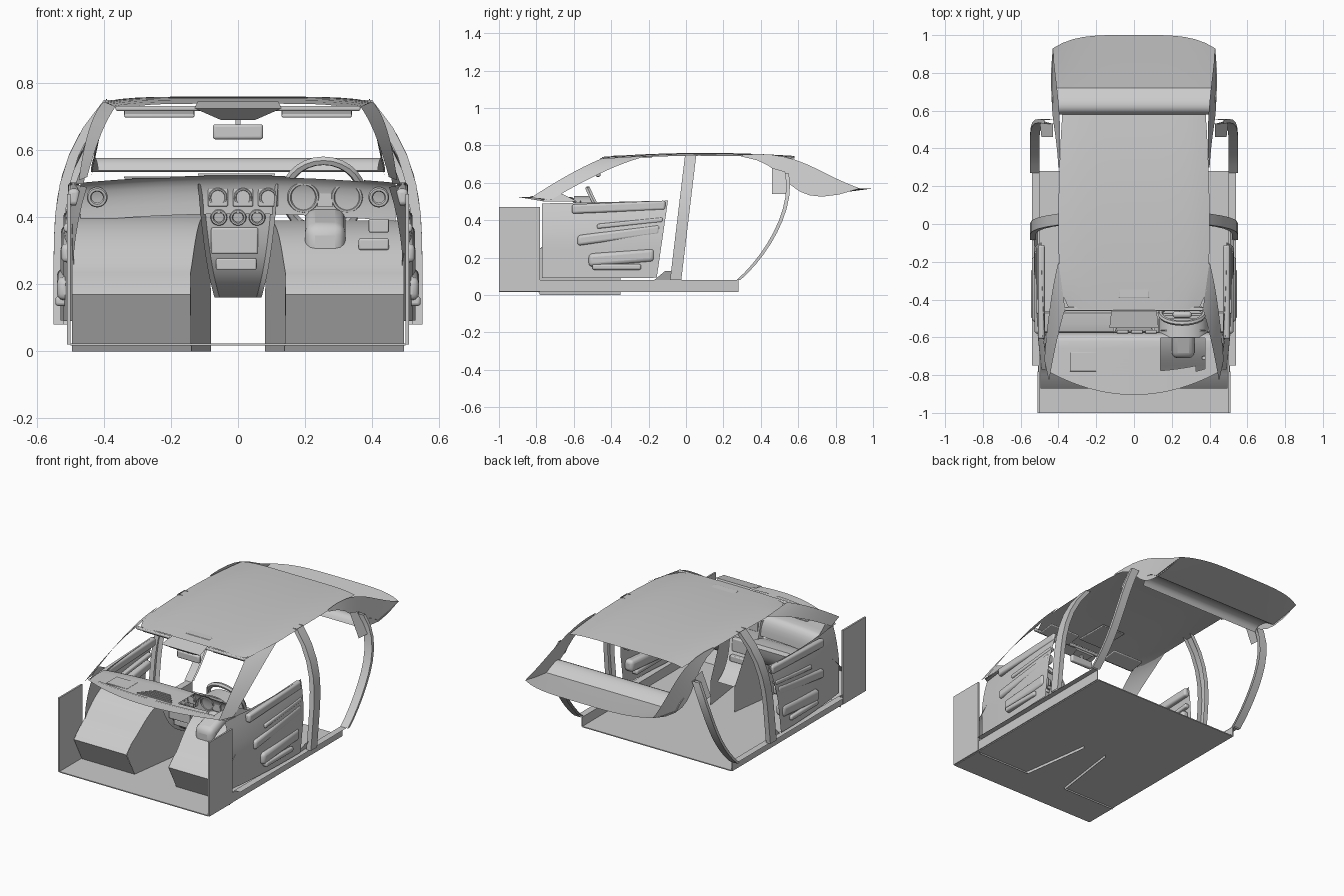
import bpy, bmesh, math
from mathutils import Vector

cube = bpy.data.objects.get("Cube")
if cube:
    bpy.data.objects.remove(cube)

grey = (.6, .6, .6, 1)
material = bpy.data.materials.new("plain grey")
material.use_nodes = True
material.diffuse_color = grey
material.node_tree.nodes["Principled BSDF"].inputs["Base Color"].default_value = grey
parts = []


def span(start, end, steps):
    return [start + (end - start) * i / steps for i in range(steps + 1)]


def bezier(points, steps=10):
    """Smooth curve steered by a few control points."""
    curve = []
    for t in span(0, 1, steps):
        level = [Vector(p) for p in points]
        while len(level) > 1:
            level = [a.lerp(b, t) for a, b in zip(level, level[1:])]
        curve.append(level[0])
    return curve


def finish(name, bm, mirror, bevel=0):
    mesh = bpy.data.meshes.new(name)
    bm.to_mesh(mesh)
    bm.free()
    mesh.materials.append(material)
    part = bpy.data.objects.new(name, mesh)
    bpy.context.collection.objects.link(part)
    if bevel:
        rounding = part.modifiers.new("Bevel", "BEVEL")
        rounding.width, rounding.segments = bevel, 3
    if mirror:
        part.modifiers.new("Mirror", "MIRROR")
    parts.append(part)


def sheet(name, rows, mirror=False, skip=None):
    """Loft a thin skin through rows of points."""
    bm = bmesh.new()
    grid = [[bm.verts.new(point) for point in row] for row in rows]
    for row, following in zip(grid, grid[1:]):
        for i in range(len(row) - 1):
            corners = (row[i], row[i + 1], following[i + 1], following[i])
            middle = sum((v.co for v in corners), Vector()) / len(corners)
            if not (skip and skip(middle)):
                bm.faces.new(corners)
    bmesh.ops.remove_doubles(bm, verts=bm.verts, dist=.0001)
    bmesh.ops.recalc_face_normals(bm, faces=bm.faces)
    finish(name, bm, mirror)


def box(name, centre, size, mirror=False, bevel=0, slope=0):
    """Box about a centre; slope lifts it towards the back."""
    bm = bmesh.new()
    bmesh.ops.create_cube(bm, size=1)
    for v in bm.verts:
        v.co = v.co * Vector(size)
        v.co.z += slope * v.co.y
        v.co += Vector(centre)
    finish(name, bm, mirror, bevel)


def ring(name, centre, radius, thick, tilt, mirror=False):
    """Torus facing the cabin, leaning by the tilt angle."""
    rows = []
    for a in span(0, math.tau, 28):
        row = []
        for b in span(0, math.tau, 6):
            reach = radius + thick * math.cos(b)
            up, out = reach * math.sin(a), thick * math.sin(b)
            offset = Vector((reach * math.cos(a),
                             out * math.cos(tilt) - up * math.sin(tilt),
                             up * math.cos(tilt) + out * math.sin(tilt)))
            row.append(Vector(centre) + offset)
        rows.append(row)
    sheet(name, rows, mirror)


def side_x(z):
    """Half width of the body at a given height."""
    return .55 - 1.2 * max(0, z - .25) ** 3


def side_strip(name, path, inset, half):
    """Folded pillar that follows the body side."""
    rows = []
    for y, z in path:
        x = side_x(z)
        rows.append([(x - inset, y - half, z), (x, y - half, z), (x, y + half, z), (x - inset, y + half, z)])
    sheet(name, rows, True)


# Floor, front side panels and sills
box("floor", (0, -.36, .02), (1, 1.28, .006))
box("front_side_panel", (.505, -.89, .245), (.01, .22, .45), True)
box("sill", (.505, -.36, .05), (.006, 1.28, .06), True)
sheet("sill_ledge", [[(x, y, .08) for y in (-.75, .28)] for x in (.5, .54)], True)

# Roof skin with a gentle crown
roof = []
for y in span(-.45, .58, 12):
    width = .4 - .06 * y * y - 2 * max(0, -.3 - y) ** 2
    height = .76 - .07 * (y - .1) ** 2
    roof.append([(width * t, y, height - .015 * t ** 6) for t in span(-1, 1, 16)])
sheet("roof", roof)
box("windscreen_header", (0, -.45, .725), (.73, .02, .015), bevel=.005)

# Windscreen pillars
sheet("windscreen_pillar", [bezier([(.45, -.83, .52), (.41, -.6, .67), (.365, -.45, .73)]),
                            bezier([(.475, -.72, .51), (.45, -.4, .7), (.4, -.2, .745)])], True)

# Door pillars and rear door frames
side_strip("door_pillar", [(.12 * z - .065, z) for z in span(.08, .75, 8)], .03, .03)
side_strip("rear_door_frame", bezier([(.54, .65), (.58, .45), (.42, .2), (.28, .08)]), .05, .01)
sheet("pillar_foot", [[(.51, -.17, .08), (.51, -.04, .08)], [(.53, -.11, .13), (.53, -.05, .13)]], True)
sheet("rear_corner_trim", [[(.43, .53, .66), (.43, .46, .68)], [(.5, .55, .54), (.49, .46, .54)]], True)

# Rear quarter skins beside the open back window
sheet("rear_quarter", [bezier([(.395, .3, .75), (.38, .6, .78), (.41, .7, .65), (.43, .93, .57)]),
                       bezier([(.4, .3, .74), (.42, .6, .7), (.45, .5, .42), (.43, .93, .57)])], True)

# Rear shelf rolling down into a flat tail deck with a bowed back edge
deck = []
for y, z in bezier([(.58, .54), (.6, .6), (.66, .58), (.72, .535)], 8) + [Vector((.83, .55)), Vector((.93, .57))]:
    width = .44 - .8 * max(0, .75 - y) ** 2 - .3 * max(0, y - .75) ** 2
    bow = 1.6 * max(0, y - .72) ** 2
    deck.append([(width * t, y + bow * (1 - t ** 4), z) for t in span(-1, 1, 16)])
sheet("rear_shelf", deck)


# Dashboard pad, open above the steering column
def over_column(point):
    return .13 < point.x < .38 and -.76 < point.y < -.61


dash = []
for x in span(-.47, .47, 20):
    front = .6 * x * x - .905
    profile = [Vector((y, .525)) for y in span(front, -.66, 6)]
    profile += bezier([(-.62, .525), (-.57, .52), (-.57, .41)], 6)
    dash.append([(x, y, z - .1 * x * x) for y, z in profile])
sheet("dash_pad", dash, skip=over_column)

# Footwell shells with sloping toe boards, and their inner walls
for side, name, top in [(-1, "passenger", .41), (1, "driver", .39)]:
    profile = [Vector((-.78, 0)), Vector((-.87, .17))]
    slope = bezier([(-.82, .22), (-.74, .26), (-.68, top), (-.47, top)])
    profile += slope
    profile += bezier([(-.46, top - .02), (-.47, .3), (-.54, .26)], 4)
    shell = []
    for y, z in profile:
        inner = .03 - .14 * max(y, -.8)
        shell.append([(side * x, y, z) for x in span(inner, .495, 6)])
    wall = [[(side * .14, -.78, 0), (side * .14, -.87, .17)]]
    for y, z in slope:
        x = side * (.03 - .14 * max(y, -.8))
        wall.append([(x, max(y, -.78), 0), (x, y, z)])
    wall.append([(side * .08, -.35, 0), (side * .08, -.35, .17)])
    sheet(name + "_footwell", shell)
    sheet(name + "_footwell_wall", wall)

# Centre stack with its dials and panels
stack = []
for y, z, width in bezier([(-.57, .5, .12), (-.55, .25, .1), (-.48, .2, .08), (-.38, .16, .07)]):
    stack.append([(-width, y - .03, z), (.015 - width, y, z), (width - .015, y, z), (width, y - .03, z)])
sheet("centre_stack", stack)
for column in (-1, 0, 1):
    x = .015 + .075 * column
    box("vent_panel", (x, -.57, .46), (.06, .02, .055), bevel=.004)
    ring("vent_ring", (x, -.58, .46), .024, .004, .2)
    ring("control_dial", (.057 * column, -.565, .4), .02, .005, .2)
box("radio_panel", (-.01, -.54, .33), (.14, .03, .08), bevel=.006)
box("switch_panel", (-.005, -.51, .26), (.12, .03, .035), bevel=.005)

# Instrument cluster under its hood
hood = []
for y in (-.6, -.55, -.5):
    hood.append([(.26 + .13 * math.cos(a), y, .43 + .1 * math.sin(a)) for a in span(0, math.pi, 14)])
sheet("cluster_hood", hood)
box("cluster_plate", (.26, -.565, .46), (.24, .005, .09))
box("cluster_display", (.26, -.57, .46), (.045, .015, .06))
for x in (.195, .325):
    ring("main_gauge", (x, -.575, .46), .042, .006, .2)

# Steering wheel and column
ring("wheel_rim", (.255, -.475, .465), .115, .014, .45)
box("wheel_hub", (.255, -.48, .46), (.1, .035, .07), bevel=.015)
box("wheel_cross_spoke", (.255, -.48, .465), (.22, .015, .02), bevel=.005)
box("wheel_lower_spoke", (.255, -.465, .4), (.03, .02, .09), bevel=.005)
box("column_cover", (.26, -.61, .355), (.12, .2, .11), bevel=.03, slope=.35)

# Dash details
ring("speaker_ring", (.42, -.6, .46), .024, .007, .2, True)
slot = []
for setback in (.06, .075):
    slot.append([(x, setback - .9 + .35 * x * x, .53 - .1 * x * x) for x in span(.03, .39, 6)])
sheet("demister_slot", slot, True)
box("airbag_lid", (-.27, -.73, .519), (.14, .1, .006), bevel=.002)
for i in range(5):
    box("top_vent_slat", (-.005, .018 * i - .795, .527), (.23 - .03 * i, .01, .006))
box("light_switch", (.42, -.66, .375), (.06, .02, .04), bevel=.004)
box("fuse_lid", (.405, -.71, .32), (.09, .02, .035), bevel=.006)

# Door cards with rails, armrests and pockets
card = []
for z in span(.09, .49, 8):
    back = .15 * z - .17
    x = side_x(z) - .02 - .12 * max(0, z - .3)
    card.append([(x - .04 * (1 - t) ** 2, -.77 + (back + .77) * t, z + .03 * z * t) for t in span(0, 1, 6)])
sheet("door_card", card, True)
box("door_top_rail", (.49, -.36, .47), (.035, .5, .05), True, .012, .04)
box("door_handle_trim", (.505, -.3, .385), (.03, .35, .025), True, .008, .1)
box("door_armrest", (.505, -.36, .32), (.045, .44, .055), True, .015, .13)
box("door_pocket", (.51, -.345, .2), (.06, .35, .07), True, .02, .08)
box("door_speaker_lip", (.52, -.37, .15), (.05, .26, .03), True, .01)
sheet("door_sail", [[(.46, -.77, .5), (.485, -.58, .5)], [(.455, -.73, .54), (.47, -.66, .54)]], True)

# Overhead console, mirror and visors
console = []
for y, z, width in [(-.55, .725, .13), (-.46, .745, .12), (-.44, .7, .06), (-.5, .69, .05), (-.55, .725, .13)]:
    console.append([(-width, y, z), (width, y, z)])
sheet("overhead_console", console)
box("mirror_stem", (0, -.47, .68), (.015, .015, .05))
box("mirror", (0, -.47, .655), (.15, .025, .045), bevel=.008)
box("sun_visor", (.235, -.38, .71), (.21, .1, .01), True, .004, .15)
box("map_light", (0, -.285, .741), (.16, .21, .01), bevel=.004)

# Smooth shading with sharp edges kept
bpy.ops.object.select_all(action="DESELECT")
for part in parts:
    part.select_set(True)
bpy.context.view_layer.objects.active = parts[0]
bpy.ops.object.shade_smooth_by_angle(angle=math.radians(35))
